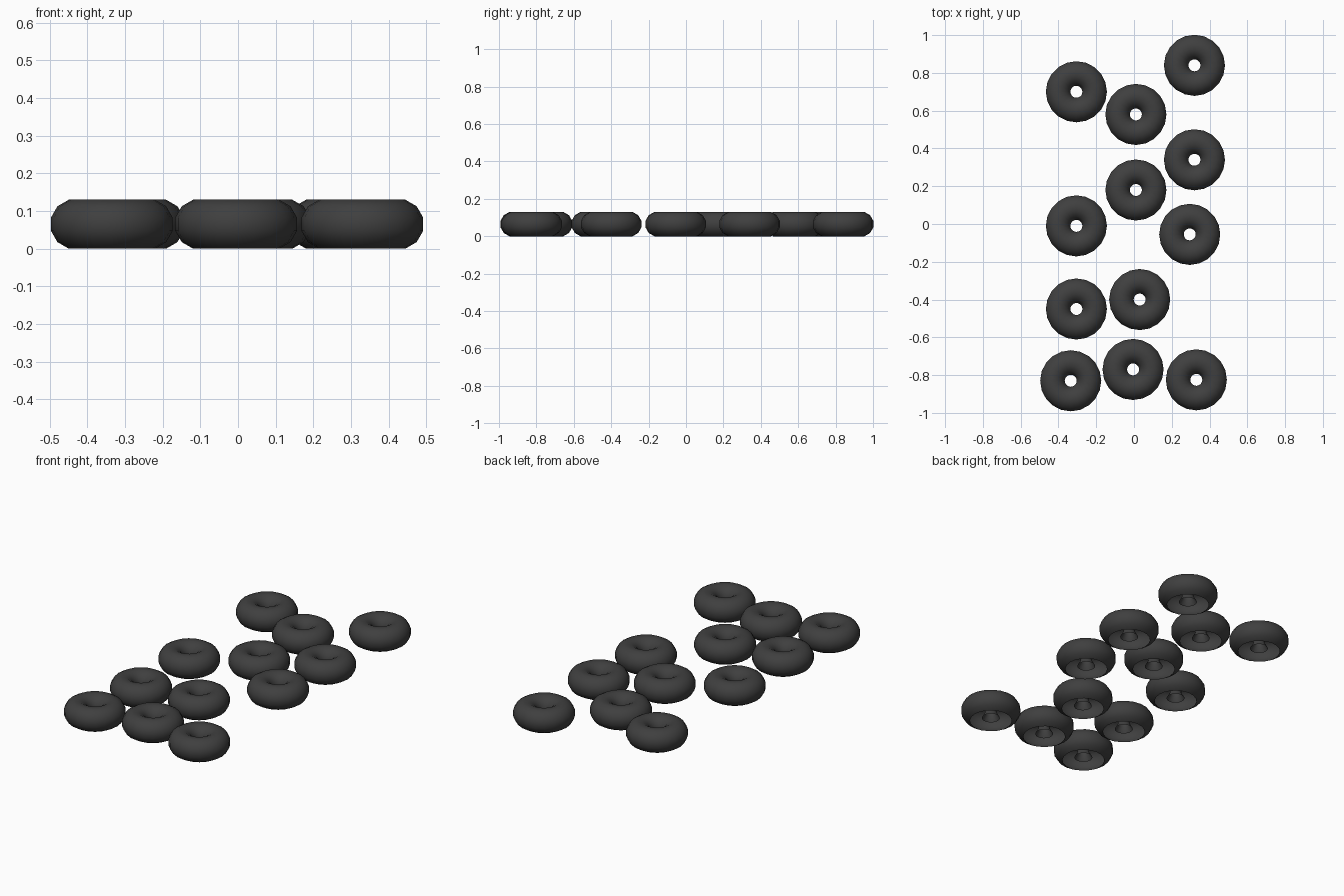
import bpy, bmesh
from math import sin, cos, pi, radians

if "Cube" in bpy.data.objects:
    bpy.data.objects.remove(bpy.data.objects["Cube"])

RING_R, TUBE_R, HALF_H = 0.0967, 0.0673, 0.065
SIDES, TUBE_SIDES = 20, 12

dark = bpy.data.materials.new("dark_grey")
dark.diffuse_color = (0.05, 0.05, 0.05, 1)
dark.use_nodes = True
dark.node_tree.nodes["Principled BSDF"].inputs["Base Color"].default_value = dark.diffuse_color

# Ring shell: 12-sided tube, left open underneath so it is hollow from below
bm = bmesh.new()
rings = []
for k in range(TUBE_SIDES - 1):
    # from the bottom outer rim, over the top, down to the lip of the hole
    a = radians(-75 + 30 * k)
    r, z = RING_R + TUBE_R * cos(a), HALF_H + TUBE_R * sin(a)
    rings.append([bm.verts.new((r * cos(2 * pi * i / SIDES),
                                r * sin(2 * pi * i / SIDES), z))
                  for i in range(SIDES)])
for low, high in zip(rings, rings[1:]):
    for i in range(SIDES):
        j = (i + 1) % SIDES
        bm.faces.new((low[i], low[j], high[j], high[i])).smooth = True
mesh = bpy.data.meshes.new("ring_shell")
bm.to_mesh(mesh)
bm.free()
mesh.materials.append(dark)

# Scattered copies on the ground
spots = [(-0.305, 0.70), (0.01, 0.58), (0.32, 0.84), (0.32, 0.34),
         (0.01, 0.18), (-0.305, -0.01), (0.295, -0.055), (-0.305, -0.45),
         (0.03, -0.40), (-0.335, -0.83), (-0.005, -0.77), (0.33, -0.825)]
for n, (x, y) in enumerate(spots):
    ring = bpy.data.objects.new(f"ring_{n + 1}", mesh)
    ring.location = (x, y, 0)
    bpy.context.collection.objects.link(ring)
